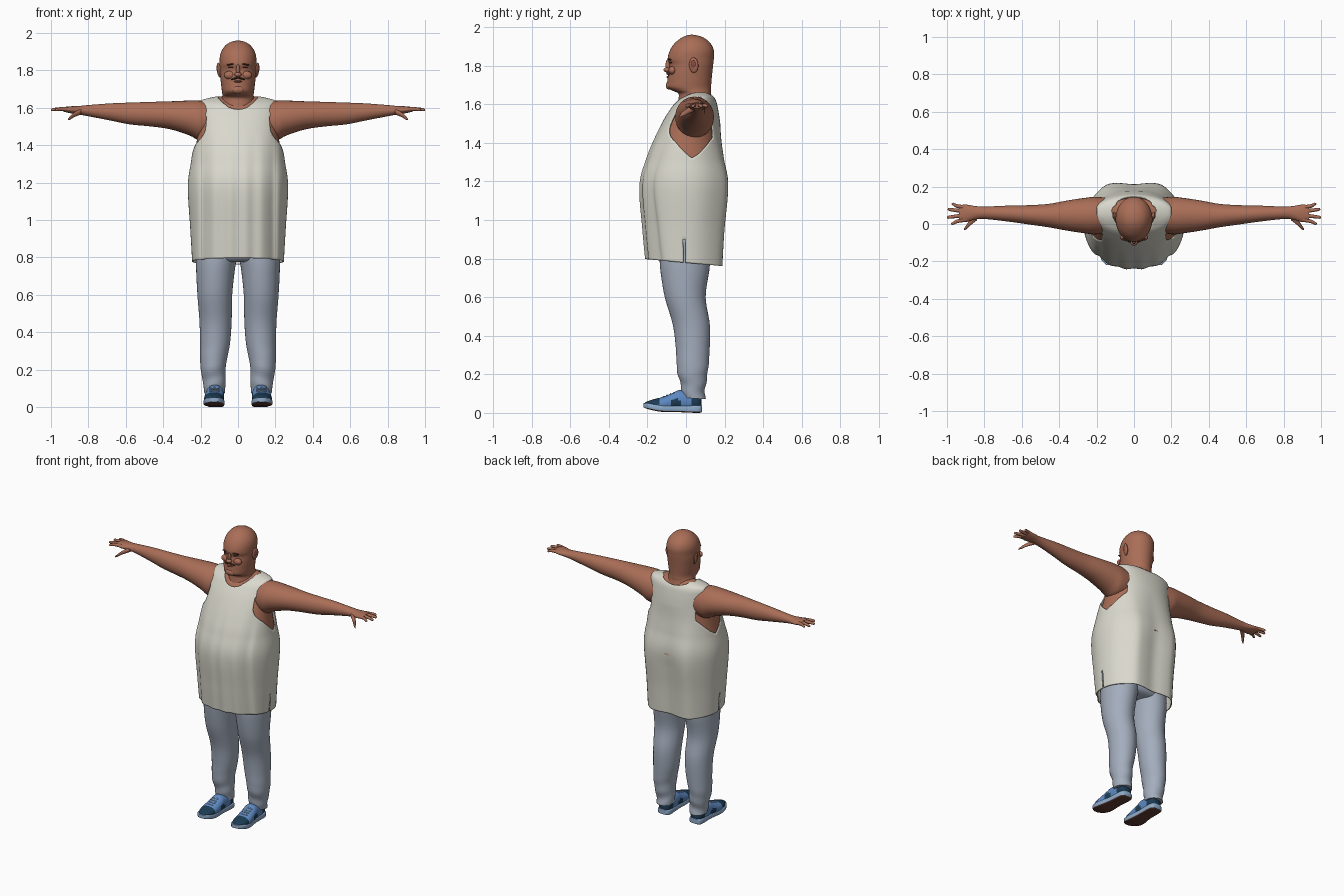
import bpy, bmesh, math
from mathutils import Vector, Matrix

cube = bpy.data.objects.get("Cube")
if cube:
    bpy.data.objects.remove(cube, do_unlink=True)


def material(name, rgb):
    m = bpy.data.materials.new(name)
    m.use_nodes = True
    m.diffuse_color = (*rgb, 1)
    bsdf = m.node_tree.nodes["Principled BSDF"]
    bsdf.inputs["Base Color"].default_value = (*rgb, 1)
    bsdf.inputs["Roughness"].default_value = 0.8
    return m


SKIN = material("skin", (0.40, 0.155, 0.095))
CLOTH = material("off_white_cloth", (0.70, 0.69, 0.61))
DENIM = material("pale_denim", (0.37, 0.42, 0.51))
BLUE = material("shoe_blue", (0.11, 0.25, 0.54))
NAVY = material("shoe_navy", (0.012, 0.045, 0.09))
RIM = material("sole_light_blue", (0.27, 0.41, 0.60))
TREAD = material("sole_brown", (0.12, 0.045, 0.03))
HAIR = material("dark_hair", (0.06, 0.025, 0.016))
LIP = material("lip", (0.27, 0.08, 0.06))


def finish(bm, name, mats, angle=50):
    bmesh.ops.recalc_face_normals(bm, faces=bm.faces)
    mesh = bpy.data.meshes.new(name)
    bm.to_mesh(mesh)
    bm.free()
    for m in mats:
        mesh.materials.append(m)
    ob = bpy.data.objects.new(name, mesh)
    bpy.context.collection.objects.link(ob)
    bpy.ops.object.select_all(action="DESELECT")
    ob.select_set(True)
    bpy.context.view_layer.objects.active = ob
    bpy.ops.object.shade_smooth_by_angle(angle=math.radians(angle))
    return ob


def spline(rows, steps):
    """Smoothly resample a list of equal-length tuples."""
    rows = [Vector(r) for r in rows]
    out = []
    for i in range(len(rows) - 1):
        a, b = rows[max(i - 1, 0)], rows[i]
        c, d = rows[i + 1], rows[min(i + 2, len(rows) - 1)]
        for k in range(steps):
            t = k / steps
            out.append(0.5 * (2 * b + (c - a) * t + (2 * a - 5 * b + 4 * c - d) * t * t
                              + (3 * b - a - 3 * c + d) * t ** 3))
    return out + [rows[-1]]


def loft(rings, axis="Z", n=32, steps=4, power=1.0, side=1, caps=True, warp=None):
    """Rings are (position on axis, centre, radius, centre, radius)."""
    bm = bmesh.new()
    loops = []
    for t, c1, r1, c2, r2 in spline(rings, steps):
        loop = []
        for k in range(n):
            a = 2 * math.pi * k / n
            u, v = math.cos(a), math.sin(a)
            u = c1 + max(r1, 0.001) * math.copysign(abs(u) ** power, u)
            v = c2 + max(r2, 0.001) * math.copysign(abs(v) ** power, v)
            p = Vector({"Z": (u, v, t), "X": (t, u, v), "Y": (u, t, v)}[axis])
            if warp:
                p = warp(p)
            p.x *= side
            loop.append(bm.verts.new(p))
        loops.append(loop)
    for la, lb in zip(loops, loops[1:]):
        for k in range(n):
            j = (k + 1) % n
            bm.faces.new((la[k], la[j], lb[j], lb[k]))
    if caps:
        bm.faces.new(loops[0])
        bm.faces.new(loops[-1])
    return bm


def ellipsoid(name, centre, size, mat, tilt=0, turn=0):
    bm = bmesh.new()
    bmesh.ops.create_uvsphere(bm, u_segments=20, v_segments=12, radius=1)
    bm.transform(Matrix.Translation(centre) @ Matrix.Rotation(turn, 4, "Z")
                 @ Matrix.Rotation(tilt, 4, "Y") @ Matrix.Diagonal((*size, 1)))
    return finish(bm, name, [mat])


def front_back(rows, shrink=0.0):
    """Turn (z, half width, front y, back y) into loft rings about x = 0."""
    return [(z, 0, w - shrink, (f + b) / 2, (b - f) / 2 - shrink) for z, w, f, b in rows]


# Torso and tank top share one profile
torso = [(0.778, 0.245, -0.21, 0.20), (0.95, 0.255, -0.225, 0.21), (1.18, 0.268, -0.24, 0.23),
         (1.32, 0.25, -0.205, 0.205), (1.42, 0.237, -0.165, 0.187), (1.52, 0.226, -0.115, 0.175),
         (1.58, 0.22, -0.077, 0.165), (1.62, 0.213, -0.045, 0.155), (1.643, 0.19, -0.01, 0.14),
         (1.66, 0.12, 0.02, 0.12)]
finish(loft(front_back(torso[2:], 0.016), steps=6, n=64, power=0.92), "torso", [SKIN])


def drape(p):
    """Vertical folds, a hollow back and a hem that drops behind."""
    low = min(1, max(0, (1.5 - p.z) / 0.4))
    if p.y > 0:
        p.y += low * (0.014 * math.exp(-((abs(p.x) - 0.15) / 0.05) ** 2)
                      - 0.022 * math.exp(-(p.x / 0.07) ** 2))
    else:
        p.y += low * 0.004 * math.cos(p.x * 75)
        p.y += low * 0.014 * math.exp(-((abs(p.x) - 0.19) / 0.02) ** 2)
    p.z -= 0.09 * p.y * min(1, max(0, (1.1 - p.z) / 0.3))
    return p


def opening(c):
    x, y, z = abs(c.x), c.y, c.z
    hole = 0.12 * min(1, max(0, (z - 1.32) / 0.12)) ** 0.8
    arm = x > (0.17 if z < 1.56 else 0.2) and abs(y - 0.032) < hole
    neck_front = y < 0.08 and z > 1.59 + 0.065 * (x / 0.105) ** 2
    neck_back = y >= 0.08 and x < 0.095 and z > 1.635 + 0.02 * (x / 0.095) ** 2
    slit = x > 0.2 and abs(y + 0.01) < 0.007 and z < 0.9
    return arm or neck_front or neck_back or slit


bm = loft(front_back(torso), steps=12, n=144, power=0.92, caps=False, warp=drape)
bmesh.ops.delete(bm, geom=[f for f in bm.faces if opening(f.calc_center_median())], context="FACES")
for i in range(4):
    for v in [v for v in bm.verts if v.is_boundary and v.co.z > 1.2]:
        ends = [e.other_vert(v).co for e in v.link_edges if e.is_boundary]
        v.co = v.co * 0.5 + sum(ends, Vector()) / len(ends) * 0.5
shirt = finish(bm, "tank_top", [CLOTH])
thick = shirt.modifiers.new("cloth_thickness", "SOLIDIFY")
thick.thickness = 0.006

# Head and neck
head = [(1.56, 0.10, -0.05, 0.15), (1.62, 0.09, -0.04, 0.138), (1.655, 0.085, -0.04, 0.13),
        (1.672, 0.084, -0.075, 0.13), (1.69, 0.086, -0.098, 0.13), (1.72, 0.09, -0.097, 0.132),
        (1.77, 0.095, -0.092, 0.137), (1.805, 0.097, -0.086, 0.141), (1.835, 0.098, -0.095, 0.144),
        (1.875, 0.097, -0.085, 0.145), (1.91, 0.085, -0.064, 0.131), (1.94, 0.06, -0.03, 0.1),
        (1.955, 0.03, 0, 0.065), (1.96, 0.004, 0.025, 0.035)]
finish(loft(front_back(head), steps=5, n=48), "head", [SKIN], 80)
ellipsoid("nose_tip", (0, -0.098, 1.778), (0.019, 0.018, 0.013), SKIN)
ellipsoid("nose_bridge", (0, -0.092, 1.803), (0.01, 0.014, 0.03), SKIN)
ellipsoid("lower_lip", (0, -0.091, 1.741), (0.022, 0.01, 0.006), LIP)
ellipsoid("chin", (0, -0.085, 1.697), (0.035, 0.02, 0.022), SKIN)

# Mirrored facial details
for s, label in ((1, "left"), (-1, "right")):
    ellipsoid(label + "_ear", (s * 0.101, 0.04, 1.802), (0.010, 0.025, 0.04), SKIN, s * 0.12, -s * 0.3)
    ellipsoid(label + "_ear_hollow", (s * 0.109, 0.038, 1.808), (0.005, 0.012, 0.02), LIP, s * 0.12, -s * 0.3)
    ellipsoid(label + "_cheek", (s * 0.045, -0.07, 1.775), (0.03, 0.02, 0.022), SKIN)
    ellipsoid(label + "_eye", (s * 0.038, -0.079, 1.816), (0.014, 0.006, 0.004), HAIR, 0, s * 0.35)
    ellipsoid(label + "_eyebrow", (s * 0.042, -0.085, 1.832), (0.022, 0.006, 0.004), HAIR, s * 0.12, s * 0.4)
    ellipsoid(label + "_moustache", (s * 0.018, -0.092, 1.757), (0.022, 0.009, 0.005), HAIR, s * 0.25, s * 0.25)

# Arm, finger and thumb profiles run outwards along x
arm = [(0.10, 0.05, 0.085, 1.535, 0.09), (0.20, 0.045, 0.10, 1.532, 0.106),
       (0.26, 0.045, 0.095, 1.546, 0.093), (0.36, 0.045, 0.08, 1.56, 0.075),
       (0.46, 0.045, 0.062, 1.566, 0.066), (0.58, 0.05, 0.05, 1.57, 0.058),
       (0.68, 0.056, 0.042, 1.578, 0.046), (0.80, 0.06, 0.033, 1.585, 0.03),
       (0.85, 0.06, 0.036, 1.587, 0.023), (0.90, 0.057, 0.047, 1.59, 0.018),
       (0.935, 0.057, 0.043, 1.592, 0.012)]
thumb = [(0.84, 0.04, 0.02, 1.58, 0.016), (0.875, 0.008, 0.016, 1.563, 0.013),
         (0.895, -0.015, 0.012, 1.548, 0.010), (0.91, -0.03, 0.004, 1.537, 0.004)]
# base y, tip y, tip x
fingers = {"index": (0.023, 0.002, 0.978), "middle": (0.046, 0.036, 1.0),
           "ring": (0.068, 0.078, 0.996), "little": (0.089, 0.106, 0.975)}

# Leg, sole and shoe profiles
leg = [(0.075, 0.125, 0.055, 0.04, 0.058), (0.13, 0.127, 0.06, 0.038, 0.062),
       (0.22, 0.133, 0.068, 0.034, 0.08), (0.34, 0.123, 0.08, 0.035, 0.088),
       (0.46, 0.12, 0.086, 0.027, 0.096), (0.60, 0.124, 0.093, -0.004, 0.106),
       (0.74, 0.12, 0.104, -0.006, 0.127), (0.82, 0.112, 0.112, -0.005, 0.132)]
sole = [(0.083, 0.12, 0.03, 0.022, 0.017), (0.06, 0.12, 0.045, 0.02, 0.02),
        (-0.04, 0.123, 0.047, 0.022, 0.018), (-0.13, 0.128, 0.056, 0.024, 0.018),
        (-0.19, 0.128, 0.047, 0.034, 0.016), (-0.22, 0.126, 0.02, 0.04, 0.012)]
upper = [(0.08, 0.12, 0.022, 0.05, 0.026), (0.065, 0.12, 0.039, 0.057, 0.04),
         (0.02, 0.121, 0.045, 0.06, 0.05), (-0.035, 0.123, 0.047, 0.064, 0.054),
         (-0.07, 0.125, 0.05, 0.056, 0.047), (-0.12, 0.128, 0.053, 0.046, 0.037),
         (-0.17, 0.128, 0.047, 0.043, 0.027), (-0.205, 0.127, 0.028, 0.042, 0.016),
         (-0.213, 0.126, 0.012, 0.042, 0.008)]


def rumple(p):
    """Bunched cloth near the ankle."""
    p.y += 0.006 * math.sin(p.z * 70 + p.x * 20) * max(0, 1 - p.z / 0.3)
    p.z += 0.10 * (0.04 - p.y) * max(0, 1 - p.z / 0.2)
    return p


for s, label in ((1, "left"), (-1, "right")):
    finish(loft(arm, "X", n=32, side=s), label + "_arm", [SKIN])
    finish(loft(thumb, "X", n=14, side=s), label + "_thumb", [SKIN])
    for name, (base, tip, end) in fingers.items():
        rows = [(0.90, base, 0.011, 1.592, 0.011),
                (0.945, base * 0.6 + tip * 0.4, 0.010, 1.594, 0.010),
                (end - 0.008, tip, 0.008, 1.590, 0.008), (end, tip, 0.002, 1.589, 0.002)]
        finish(loft(rows, "X", n=12, side=s), f"{label}_{name}_finger", [SKIN])

    finish(loft(leg, n=40, steps=6, side=s, warp=rumple), label + "_trouser_leg", [DENIM])

    bm = loft(sole, "Y", n=32, power=0.4, side=s)
    bm.normal_update()
    bmesh.ops.recalc_face_normals(bm, faces=bm.faces)
    for f in bm.faces:
        f.material_index = 1 if f.normal.z < -0.6 else 0
    finish(bm, label + "_shoe_sole", [RIM, TREAD])

    bm = loft(upper, "Y", n=32, steps=6, power=0.85, side=s)
    for f in bm.faces:
        c = f.calc_center_median()
        toe = c.y < -0.135 and c.z > 0.045
        heel = c.y > 0.03
        flash = -0.075 < c.y < -0.03 and c.z < 0.07
        f.material_index = 1 if toe or heel or flash else 0
    finish(bm, label + "_shoe_upper", [BLUE, NAVY])
    for i in range(4):
        y = -0.062 - 0.018 * i
        ellipsoid(f"{label}_lace_{i + 1}", (s * 0.126, y, 0.103 - 0.007 * i), (0.027, 0.005, 0.006), RIM)

# Hips joining the legs beneath the tank top
hips = [(0.775, 0.19, -0.09, 0.085), (0.80, 0.218, -0.13, 0.12), (0.90, 0.225, -0.15, 0.14),
        (1.05, 0.22, -0.16, 0.14)]
finish(loft(front_back(hips), n=48), "trouser_hips", [DENIM])
